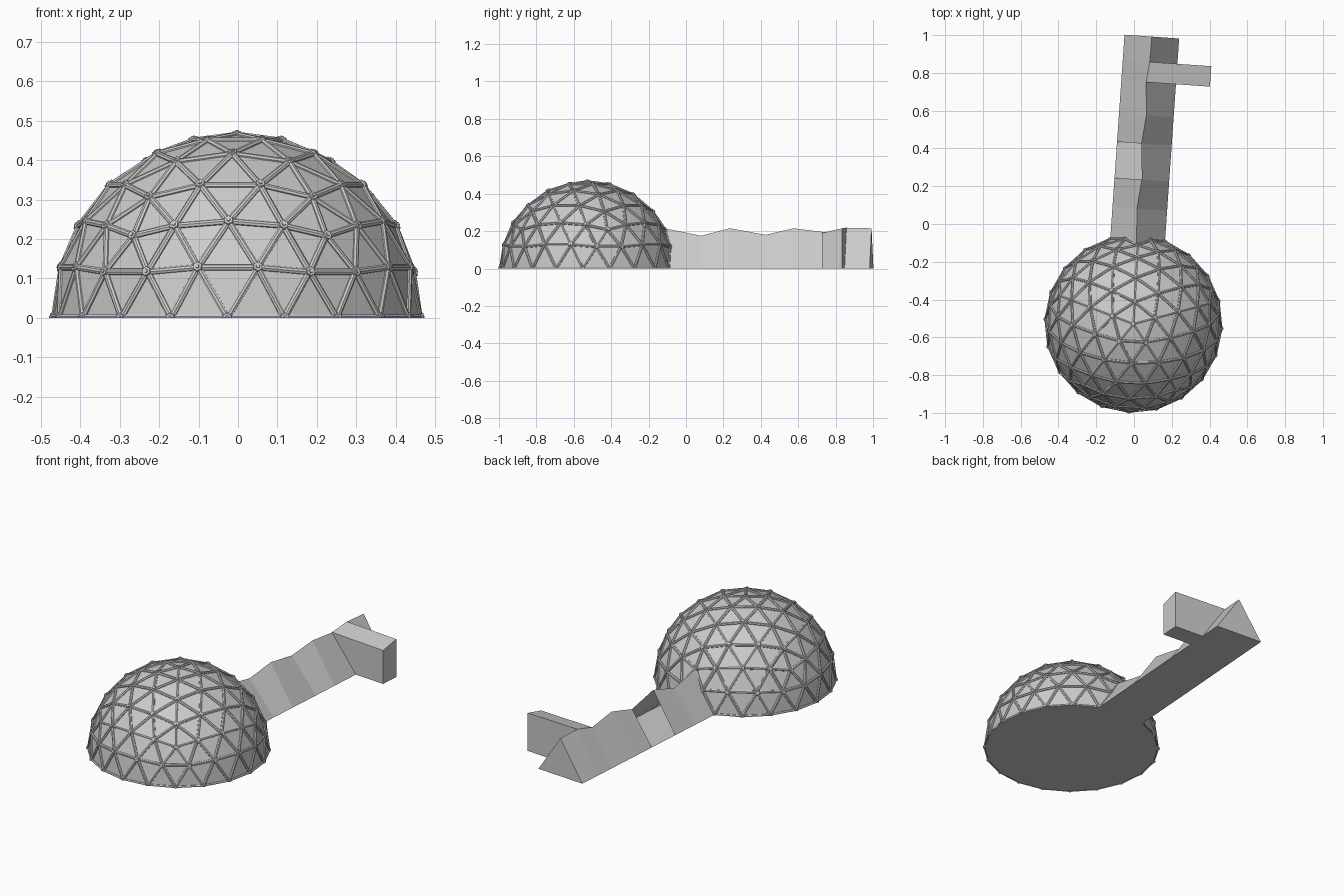
import bpy, bmesh, math
from mathutils import Vector, Matrix

if "Cube" in bpy.data.objects:
    bpy.data.objects.remove(bpy.data.objects["Cube"])

CENTRE = Vector((-0.003, -0.528, 0))
R = 0.465
DOME_TURN = math.radians(15)


def finish(bm, name, normals=True):
    if normals:
        bmesh.ops.recalc_face_normals(bm, faces=bm.faces)
    mesh = bpy.data.meshes.new(name)
    bm.to_mesh(mesh)
    bm.free()
    ob = bpy.data.objects.new(name, mesh)
    bpy.context.collection.objects.link(ob)
    return ob


def clip_ground(bm):
    bmesh.ops.bisect_plane(bm, geom=bm.verts[:] + bm.edges[:] + bm.faces[:],
                           plane_co=(0, 0, 0), plane_no=(0, 0, 1), clear_inner=True)


def loft(bm, rings):
    """Solid prism through equal-length rings of points."""
    vs = [[bm.verts.new(p) for p in ring] for ring in rings]
    n = len(vs[0])
    for a, b in zip(vs, vs[1:]):
        for i in range(n):
            bm.faces.new((a[i], a[(i + 1) % n], b[(i + 1) % n], b[i]))
    bm.faces.new(vs[0])
    bm.faces.new(vs[-1])


# Dome panels: upper half of a four-way divided icosahedron, with a floor
bm = bmesh.new()
bmesh.ops.create_icosphere(bm, subdivisions=3, radius=R,
                           matrix=Matrix.Rotation(DOME_TURN, 4, 'Z'))
bmesh.ops.delete(bm, geom=[v for v in bm.verts if v.co.z < -0.01], context='VERTS')
for v in bm.verts:
    if abs(v.co.z) < 0.005:
        v.co.z = 0
nodes = [v.co.copy() for v in bm.verts]
edges = [(e.verts[0].co.copy(), e.verts[1].co.copy()) for e in bm.edges]
bmesh.ops.holes_fill(bm, edges=[e for e in bm.edges if e.is_boundary], sides=0)
bmesh.ops.translate(bm, verts=bm.verts, vec=CENTRE)
finish(bm, "dome_panels")

# Struts along every panel edge
bm = bmesh.new()
profile = [(-0.008, -0.004), (-0.008, 0.003), (-0.003, 0.007),
           (0.003, 0.007), (0.008, 0.003), (0.008, -0.004)]
for a, b in edges:
    up = ((a + b) / 2).normalized()
    side = (b - a).cross(up).normalized()
    loft(bm, [[p + side * s + up * h for s, h in profile] for p in (a, b)])
bmesh.ops.recalc_face_normals(bm, faces=bm.faces)
clip_ground(bm)
bmesh.ops.translate(bm, verts=bm.verts, vec=CENTRE)
finish(bm, "dome_struts", False)

# Hubs with a small bolt at every junction
bm = bmesh.new()
for p in nodes:
    rot = p.to_track_quat('Z', 'Y').to_matrix().to_4x4()
    for r1, r2, low, high in ((0.016, 0.012, -0.004, 0.009), (0.006, 0.005, 0.008, 0.0115)):
        mid = p + p.normalized() * (low + high) / 2
        bmesh.ops.create_cone(bm, cap_ends=True, segments=6, radius1=r1, radius2=r2,
                              depth=high - low, matrix=Matrix.Translation(mid) @ rot)
clip_ground(bm)
bmesh.ops.translate(bm, verts=bm.verts, vec=CENTRE)
finish(bm, "dome_hubs", False)

# Tunnel: triangular shell with a wavy ridge, turned slightly
TURN = math.radians(4)
ALONG = Vector((math.sin(TURN), math.cos(TURN), 0))
ACROSS = Vector((math.cos(TURN), -math.sin(TURN), 0))
START = Vector((-0.012, -0.53, 0))
HALF = 0.145


def at(y, across, z):
    return START + ALONG * ((y + 0.53) / ALONG.y) + ACROSS * across + Vector((0, 0, z))


# Ridge stations: y, height, sideways shift
ridge = [(-0.13, 0.218, -0.003), (0.08, 0.175, -0.015), (0.235, 0.215, 0),
         (0.425, 0.18, -0.015), (0.575, 0.215, 0), (0.75, 0.193, -0.013),
         (0.858, 0.218, -0.002), (0.992, 0.215, 0)]
OPENING = 2  # the left panel missing after this station
bm = bmesh.new()
rows = [[bm.verts.new(at(y, -HALF, 0)), bm.verts.new(at(y, s, z)), bm.verts.new(at(y, HALF, 0))]
        for y, z, s in ridge]
for i, (a, b) in enumerate(zip(rows, rows[1:])):
    if i != OPENING:
        bm.faces.new((a[0], a[1], b[1], b[0]))
    bm.faces.new((a[1], a[2], b[2], b[1]))
    bm.faces.new((a[2], a[0], b[0], b[2]))
bm.faces.new(rows[-1])
finish(bm, "tunnel")

# Side entrance: box reaching out to the right from the ridge
bm = bmesh.new()
(y0, z0, s0), (y1, z1, s1) = ridge[5], ridge[6]
END = 0.325
loft(bm, [[at(y0, a0, 0), at(y0, a0, h0), at(y1, a1, h1), at(y1, a1, 0)]
          for a0, a1, h0, h1 in ((s0, s1, z0 + 0.001, z1 + 0.001), (END, END, 0.19, 0.215))])
finish(bm, "side_entrance")
